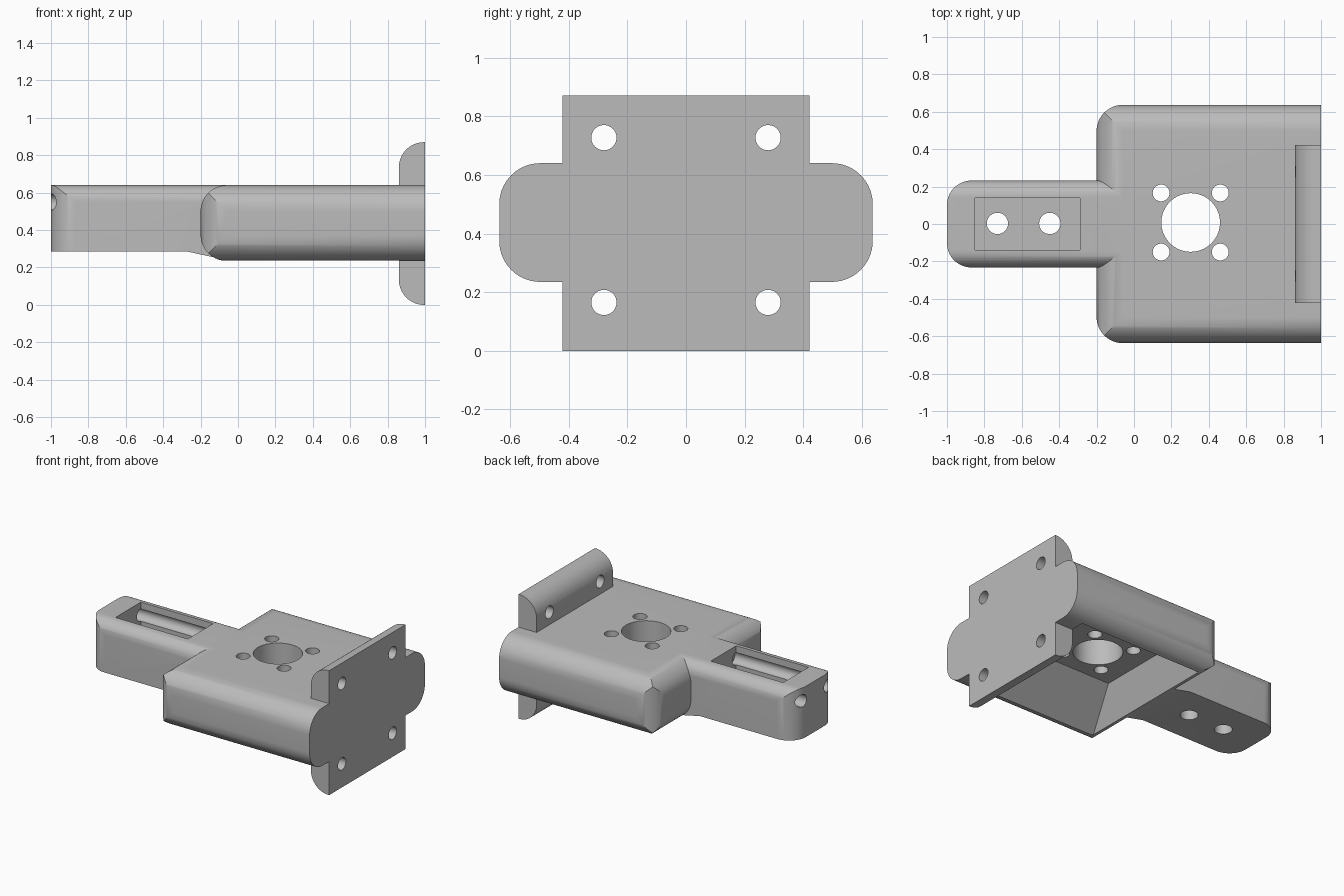
import bpy, bmesh, math
from mathutils import Vector

old = bpy.data.objects.get("Cube")
if old:
    bpy.data.objects.remove(old, do_unlink=True)

grey = bpy.data.materials.new("plain grey")
grey.use_nodes = True
grey.diffuse_color = (0.5, 0.5, 0.5, 1)
grey.node_tree.nodes["Principled BSDF"].inputs["Base Color"].default_value = (0.5, 0.5, 0.5, 1)


def add_object(name, bm):
    bmesh.ops.recalc_face_normals(bm, faces=bm.faces)
    mesh = bpy.data.meshes.new(name)
    bm.to_mesh(mesh)
    bm.free()
    mesh.materials.append(grey)
    obj = bpy.data.objects.new(name, mesh)
    bpy.context.collection.objects.link(obj)
    return obj


def loft(name, lower, upper):
    """Solid between two matching loops of points."""
    bm = bmesh.new()
    a = [bm.verts.new(p) for p in lower]
    b = [bm.verts.new(p) for p in upper]
    bm.faces.new(a)
    bm.faces.new(b)
    for i in range(len(a)):
        j = (i + 1) % len(a)
        bm.faces.new((a[i], a[j], b[j], b[i]))
    return add_object(name, bm)


def prism(name, points, axis, lo, hi):
    """Extrude a flat outline along x, y or z."""
    k = "xyz".index(axis)

    def place(p, d):
        v = list(p)
        v.insert(k, d)
        return Vector(v)
    return loft(name, [place(p, lo) for p in points], [place(p, hi) for p in points])


def rounded(u0, u1, v0, v1, radii, steps=14):
    """Rectangle outline; radii run from low-low corner counter-clockwise."""
    out = []
    corners = ((u0, v0, 1, 1), (u1, v0, -1, 1), (u1, v1, -1, -1), (u0, v1, 1, -1))
    for i, ((u, v, su, sv), r) in enumerate(zip(corners, radii)):
        if r == 0:
            out.append((u, v))
            continue
        for s in range(steps + 1):
            t = math.pi + (i + s / steps) * math.pi / 2
            out.append((u + su * r + r * math.cos(t), v + sv * r + r * math.sin(t)))
    return out


def circle(u, v, r, n=40):
    return [(u + r * math.cos(2 * math.pi * i / n), v + r * math.sin(2 * math.pi * i / n))
            for i in range(n)]


def combine(target, tool, operation):
    mod = target.modifiers.new(operation, "BOOLEAN")
    mod.operation = operation
    mod.solver = "EXACT"
    mod.object = tool
    bpy.ops.object.select_all(action="DESELECT")
    bpy.context.view_layer.objects.active = target
    target.select_set(True)
    bpy.ops.object.modifier_apply(modifier=mod.name)
    bpy.data.objects.remove(tool, do_unlink=True)


# Main body: rounded seen along each axis
R = 0.14
bracket = prism("mounting_bracket", rounded(-0.637, 0.637, 0.235, 0.64, [R] * 4), "x", -0.2, 1)
combine(bracket, prism("plan", rounded(-0.2, 1.2, -0.637, 0.637, [R, 0, 0, R]), "z", 0, 1), "INTERSECT")
combine(bracket, prism("side", rounded(-0.2, 1.2, 0.235, 0.64, [R, 0, 0, R]), "y", -1, 1), "INTERSECT")

# Arm: rounded top edges and end corners, underside ramping down to the body
arm = prism("arm", [(-1, 0.285), (-0.27, 0.285), (-0.05, 0.237), (0.02, 0.237),
                    (0.02, 0.64), (-1, 0.64)], "y", -0.232, 0.232)
combine(arm, prism("section", rounded(-0.232, 0.232, 0, 0.64, [0, 0, 0.09, 0.09]), "x", -2, 1), "INTERSECT")
combine(arm, prism("plan", rounded(-1, 1, -0.232, 0.232, [0.13, 0, 0, 0.13]), "z", -1, 1), "INTERSECT")
combine(bracket, arm, "UNION")

# Hollow underside with sloping walls
def rect(x0, x1, y, z):
    return [(x0, -y, z), (x1, -y, z), (x1, y, z), (x0, y, z)]
combine(bracket, loft("hollow", rect(-0.12, 0.86, 0.574, 0.19), rect(0, 0.86, 0.25, 0.46)), "DIFFERENCE")

# End flange with rounded inner edges
flange = prism("flange", rounded(0.86, 1, 0, 0.87, [0.135, 0, 0, 0.135]), "y", -0.422, 0.422)
combine(bracket, flange, "UNION")

# Open slot in the arm
combine(bracket, prism("slot", rounded(-0.85, -0.29, -0.14, 0.14, [0] * 4), "z", 0.37, 0.8), "DIFFERENCE")

# Holes: central bore, its four screws, arm screws, cable bores, flange screws
holes = [("z", 0.303, 0.008, 0.157, 0.3, 0.8)]
holes += [("z", 0.303 + sx * 0.158, 0.008 + sy * 0.158, 0.045, 0.3, 0.8)
          for sx in (-1, 1) for sy in (-1, 1)]
holes += [("z", x, 0.003, 0.057, 0.1, 0.5) for x in (-0.73, -0.45)]
holes += [("x", sy * 0.14, 0.55, 0.043, -1.2, -0.25) for sy in (-1, 1)]
holes += [("x", sy * 0.28, z, 0.043, 0.7, 1.2) for sy in (-1, 1) for z in (0.165, 0.727)]
for axis, u, v, r, lo, hi in holes:
    combine(bracket, prism("hole", circle(u, v, r), axis, lo, hi), "DIFFERENCE")

bpy.ops.object.select_all(action="DESELECT")
bracket.select_set(True)
bpy.context.view_layer.objects.active = bracket
bpy.ops.object.shade_smooth_by_angle(angle=math.radians(25))
